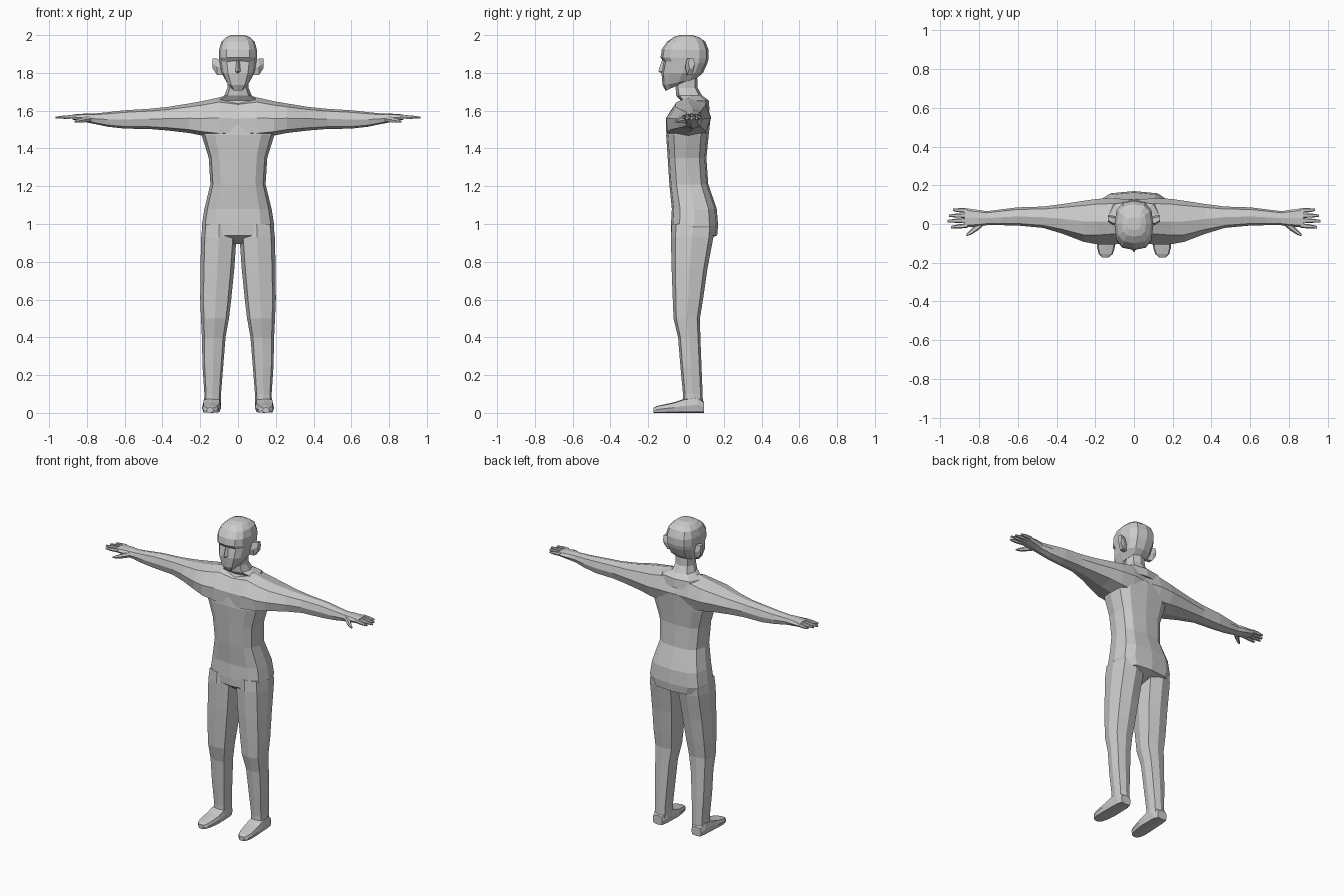
import bpy, bmesh, math
from mathutils import Vector

skin = bpy.data.materials.new("plain_grey")
skin.diffuse_color = (0.6, 0.6, 0.6, 1)


def oval(a0, a1, b0, b1, n=8, e=0.75):
    """Rounded polygon filling the rectangle a0..a1, b0..b1."""
    pts = []
    for k in range(n):
        t = 2 * math.pi * k / n
        c, s = round(math.cos(t), 6), round(math.sin(t), 6)
        a = math.copysign(abs(c) ** e, c)
        b = math.copysign(abs(s) ** e, s)
        pts.append(((a0 + a1) / 2 + a * (a1 - a0) / 2,
                    (b0 + b1) / 2 + b * (b1 - b0) / 2))
    return pts


def loft(name, rings, mirror=False):
    """Skin a row of equal-sized rings, with flat end caps."""
    bm = bmesh.new()
    rows = [[bm.verts.new(p) for p in r] for r in rings]
    n = len(rows[0])
    for lo, hi in zip(rows, rows[1:]):
        for i in range(n):
            j = (i + 1) % n
            bm.faces.new((lo[i], lo[j], hi[j], hi[i]))
    bm.faces.new(rows[0])
    bm.faces.new(rows[-1])
    bmesh.ops.recalc_face_normals(bm, faces=bm.faces)
    me = bpy.data.meshes.new(name)
    bm.to_mesh(me)
    bm.free()
    me.materials.append(skin)
    ob = bpy.data.objects.new(name, me)
    bpy.context.collection.objects.link(ob)
    if mirror:
        ob.modifiers.new("mirror", 'MIRROR')
    return ob


def level(z, x0, x1, y0, y1, n=8, e=0.75):
    return [(x, y, z) for x, y in oval(x0, x1, y0, y1, n, e)]


def across(x, y0, y1, z0, z1, lean=0.0, n=8, e=0.75):
    """Ring facing x; lean pushes the lower front forward, upper front back."""
    out = []
    for y, z in oval(y0, y1, z0, z1, n, e):
        f = (z - (z0 + z1) / 2) / ((z1 - z0) / 2)
        front = max(0, ((y0 + y1) / 2 - y) / ((y1 - y0) / 2))
        out.append((x, y + lean * f * front, z))
    return out


# Torso from crotch to ribs
torso = [(0.895, .03, -.02, .05), (0.94, .17, -.08, .165), (0.99, .192, -.08, .17),
         (1.08, .178, -.075, .163), (1.21, .146, -.088, .118), (1.35, .155, -.097, .108),
         (1.47, .192, -.105, .12), (1.56, .19, -.095, .13)]
loft("torso", [level(z, -w, w, a, b, 12, .66) for z, w, a, b in torso])

# Chest, shoulders and arms in one sweep outwards
arm = [(0.0, -.10, .125, 1.462, 1.655, .035), (.10, -.105, .133, 1.455, 1.67, .045),
       (.19, -.105, .13, 1.468, 1.65, .035), (.26, -.092, .12, 1.482, 1.638, .02),
       (.37, -.05, .103, 1.495, 1.62, .008), (.47, -.02, .09, 1.503, 1.61, 0),
       (.60, -.008, .086, 1.505, 1.602, 0), (.69, -.006, .075, 1.515, 1.592, 0),
       (.76, -.006, .066, 1.53, 1.585, 0), (.80, -.012, .072, 1.538, 1.585, 0),
       (.875, -.018, .082, 1.552, 1.58, 0)]
loft("chest_and_arm", [across(x, a, b, c, d, l) for x, a, b, c, d, l in arm], True)

# Fingers: start y, tip y, tip x
for i, (ya, yb, tip) in enumerate([(-.008, -.016, .945), (.019, .015, .965),
                                   (.044, .043, .955), (.069, .073, .935)]):
    rows = []
    for t, r in ((0, .012), (.55, .011), (1, .006)):
        x, y = .86 + (tip - .86) * t, ya + (yb - ya) * t
        z = 1.568 - .004 * t
        rows.append(across(x, y - r, y + r, z - r * .9, z + r * .9, 0, 6))
    loft(f"finger_{i + 1}", rows, True)

# Thumb
loft("thumb", [across(x, y - r, y + r, z - r * .8, z + r * .8, 0, 6) for x, y, z, r in
               ((.77, .02, 1.56, .022), (.81, -.015, 1.553, .02),
                (.845, -.044, 1.546, .013), (.865, -.057, 1.543, .006))], True)

# Trapezius slope and neck
neck = [(1.60, .17, -.06, .125), (1.655, .13, -.03, .12), (1.68, .072, -.052, .085),
        (1.72, .056, -.055, .062), (1.80, .056, -.055, .058)]
loft("neck", [level(z, -w, w, a, b) for z, w, a, b in neck])

# Legs: z, inner x, outer x, front y, back y
leg = [(1.0, .01, .188, -.075, .15), (.93, .008, .195, -.08, .145), (.76, .02, .199, -.076, .113),
       (.60, .036, .2, -.07, .09), (.50, .048, .196, -.066, .074), (.40, .066, .191, -.042, .076),
       (.25, .078, .188, -.03, .082), (.10, .09, .178, -.016, .088), (.04, .09, .18, -.016, .09)]
loft("leg", [level(z, a, b, c, d, 8, .68) for z, a, b, c, d in leg], True)

# Feet swept from heel to toe
foot = [(.094, .105, .175, .06), (.06, .092, .185, .085), (-.01, .09, .188, .075),
        (-.06, .09, .19, .057), (-.125, .1, .19, .043), (-.155, .11, .182, .036),
        (-.172, .13, .165, .028)]
loft("foot", [[(x, y, z) for x, z in oval(a, b, 0, h, 8, .45)] for y, a, b, h in foot], True)

# Head: front z, back z, half width, front y, back y
head = [(1.705, 1.755, .036, -.108, .0), (1.735, 1.765, .06, -.124, .05),
        (1.80, 1.80, .087, -.13, .09), (1.862, 1.85, .097, -.118, .113),
        (1.882, 1.875, .1, -.135, .12), (1.925, 1.92, .1, -.128, .12),
        (1.965, 1.965, .088, -.10, .102), (1.99, 1.988, .062, -.065, .072),
        (2.0, 2.0, .036, -.03, .035)]
rows = []
for zf, zb, w, a, b in head:
    rows.append([(x, y, zf + (zb - zf) * (y - a) / (b - a))
                 for x, y in oval(-w, w, a, b, 12, .72)])
loft("head", rows)

# Nose wedge
loft("nose", [[(-w, -.11, z), (0, y, z), (w, -.11, z)] for z, w, y in
              ((1.795, .016, -.126), (1.808, .024, -.147), (1.87, .01, -.126))])

# Ears leaning outwards
loft("ear", [across(x, a, b, c, d, 0, 6) for x, a, b, c, d in
             ((.08, -.004, .034, 1.785, 1.87), (.112, -.004, .044, 1.785, 1.88),
              (.134, .012, .046, 1.82, 1.88))], True)
